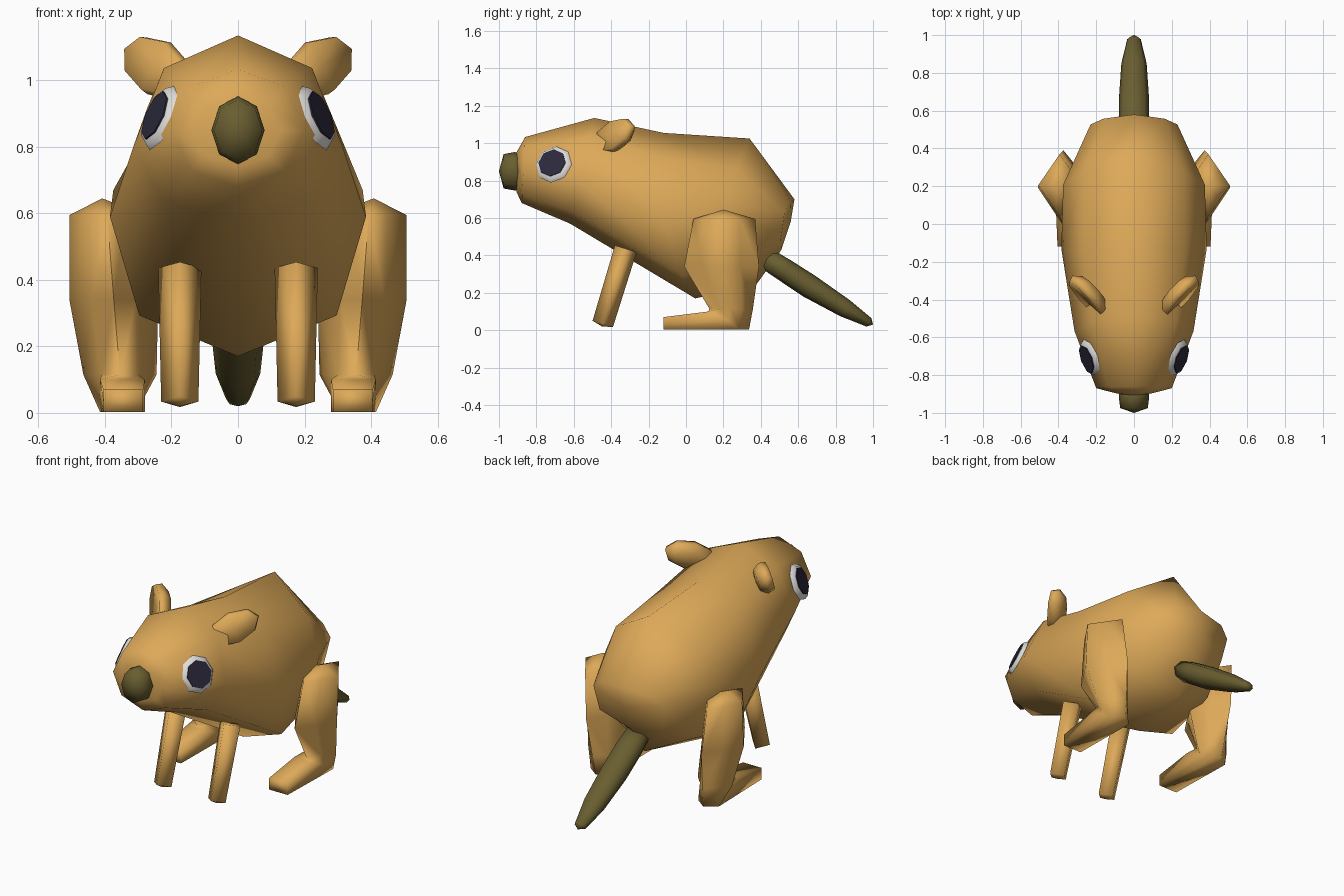
import bpy, bmesh, math
from mathutils import Vector as V

if "Cube" in bpy.data.objects:
    bpy.data.objects.remove(bpy.data.objects["Cube"])


def material(name, rgb):
    m = bpy.data.materials.new(name)
    m.use_nodes = True
    m.diffuse_color = (*rgb, 1)
    b = next(n for n in m.node_tree.nodes if n.type == 'BSDF_PRINCIPLED')
    b.inputs["Base Color"].default_value = (*rgb, 1)
    return m


FUR = material("tan_fur", (0.72, 0.395, 0.098))
OLIVE = material("dark_olive", (0.14, 0.112, 0.03))
WHITE = material("eye_white", (0.75, 0.74, 0.72))
DARK = material("eye_dark", (0.025, 0.023, 0.045))


def loft(name, rings, mat, start=None, end=None, angle=95):
    """Skin a list of rings; each end closes to a point or a flat cap."""
    bm = bmesh.new()
    vr = [[bm.verts.new(p) for p in r] for r in rings]
    n = len(vr[0])
    for a, b in zip(vr, vr[1:]):
        for i in range(n):
            j = (i + 1) % n
            bm.faces.new((a[i], a[j], b[j], b[i]))
    for r, pole in ((vr[0], start), (vr[-1], end)):
        if pole is None:
            bm.faces.new(r)
        else:
            p = bm.verts.new(pole)
            for i in range(n):
                bm.faces.new((r[i], r[(i + 1) % n], p))
    bmesh.ops.recalc_face_normals(bm, faces=bm.faces)
    me = bpy.data.meshes.new(name)
    bm.to_mesh(me)
    bm.free()
    me.materials.append(mat)
    ob = bpy.data.objects.new(name, me)
    bpy.context.collection.objects.link(ob)
    bpy.ops.object.select_all(action='DESELECT')
    ob.select_set(True)
    bpy.context.view_layer.objects.active = ob
    bpy.ops.object.shade_smooth_by_angle(angle=math.radians(angle))


def ring(c, u, v, n=8):
    return [V(c) + V(u) * math.sin(2 * math.pi * i / n) + V(v) * math.cos(2 * math.pi * i / n)
            for i in range(n)]


def tube(name, path, mat, end, n=8):
    """Path of (centre, half width in x, half thickness across)."""
    d = (V(path[-1][0]) - V(path[0][0])).normalized()
    across = V((1, 0, 0)).cross(d)
    rings = [ring(c, (w, 0, 0), across * t, n) for c, w, t in path]
    loft(name, rings, mat, end=end)


def disc(name, c, normal, back, front, half, mat):
    """Eight-sided plate facing along normal, with back and front radius."""
    u = normal.cross(V((0, 0, 1))).normalized()
    v = normal.cross(u)
    loft(name, [ring(c + normal * h, u * r, v * r) for h, r in ((-half, back), (half, front))],
         mat, angle=60)


# Body and head: (half width, side height, top y, top z, bottom y, bottom z,
#                 forward bow of sides, shoulder drop, lower corner width)
sections = [
    (0.13, 0.85, -0.907, 0.95, -0.907, 0.74, -0.02, 0.0, 1.0),
    (0.20, 0.85, -0.86, 1.033, -0.878, 0.68, 0.0, 0.0, 1.0),
    (0.315, 0.80, -0.49, 1.135, -0.62, 0.57, 0.0, 0.0, 1.0),
    (0.385, 0.59, -0.12, 1.055, 0.05, 0.17, 0.10, 0.0, 1.09),
    (0.375, 0.67, 0.34, 1.025, 0.38, 0.25, 0.15, 0.055, 1.05),
    (0.23, 0.63, 0.58, 0.70, 0.51, 0.43, 0.035, 0.0, 1.25),
]
body = []
for w, zm, yt, zt, yb, zb, bow, drop, low in sections:
    pts = []
    for i in range(8):
        s, c = math.sin(i * math.pi / 4), math.cos(i * math.pi / 4)
        z = zm + c * (zt - zm if c > 0 else zm - zb)
        y = yb + (yt - yb) * (z - zb) / (zt - zb) - bow * s * s
        if i in (1, 7):
            z -= drop
        pts.append(V((w * s * (low if i in (3, 5) else 1), y, z)))
    body.append(pts)
loft("body", body, FUR, start=(0, -0.915, 0.84), end=(0, 0.56, 0.58))

# Nose
tube("nose", [((0, -0.875, 0.85), 0.078, 0.10), ((0, -0.92, 0.85), 0.08, 0.102),
              ((0, -0.975, 0.85), 0.073, 0.092)], OLIVE, (0, -1.0, 0.85))

# Tail
tube("tail", [((0, 0.42, 0.39), 0.07, 0.058), ((0, 0.53, 0.32), 0.08, 0.062),
              ((0, 0.66, 0.235), 0.08, 0.064), ((0, 0.85, 0.118), 0.067, 0.05),
              ((0, 0.978, 0.042), 0.036, 0.026)], OLIVE, (0, 1.0, 0.03))

for s, side in ((1, "left"), (-1, "right")):
    # Front legs: square posts set edge-on
    tube(f"front_leg_{side}", [((s * 0.175, -0.322, 0.436), 0.065, 0.061),
                               ((s * 0.175, -0.445, 0.034), 0.056, 0.057)],
         FUR, (s * 0.175, -0.449, 0.02), n=4)

    # Hind legs: diamond sections (z, inner x, outer x, front y, back y)
    rings = []
    for z, xi, xo, yf, yb in ((0.595, 0.28, 0.507, 0.04, 0.37), (0.34, 0.24, 0.507, -0.01, 0.39),
                              (0.115, 0.245, 0.465, 0.125, 0.358)):
        xm, ym = (xi + xo) / 2, (yf + yb) / 2
        corners = [V((s * x, y, z)) for x, y in ((xi, ym), (xm, yf), (xo, ym), (xm, yb))]
        rings.append([p for a, b in zip(corners, corners[1:] + corners[:1])
                      for p in (a, (a + b) / 2)])
    # Hind feet: the leg bends forward into ankle and toe sections
    for xi, xo, yt, zt, yb, heel in ((0.28, 0.415, 0.12, 0.10, 0.337, 0.05),
                                     (0.285, 0.405, -0.12, 0.07, -0.12, 0.0)):
        xm, top, low, edge = (xi + xo) / 2, (yt, zt), (yb, 0.003), (yb - heel, 0.003)
        mid = ((yt + yb) / 2, zt / 2)
        rings.append([V((s * x, *p)) for x, p in (
            (xi, mid), (xi, top), (xm, top), (xo, top), (xo, mid), (xo, edge), (xm, low), (xi, edge))])
    loft(f"hind_leg_{side}", rings, FUR, start=(s * 0.408, 0.2, 0.645))

    # Ears: long ovals, hollow in front and rounded behind
    c = V((s * 0.24, -0.382, 1.037))
    long, short = V((s * 0.09, 0.105, 0.054)), V((s * 0.035, 0.004, -0.078))
    n = V((s * 0.65, -0.71, 0.26))
    loft(f"ear_{side}", [ring(c + n * h, long * k, short * k)
                         for h, k in ((-0.045, 0.7), (-0.005, 1.0), (0.03, 0.92))],
         FUR, start=c - n * 0.05, end=c + n * 0.015)

    # Eyes: pale bevelled rim with a dark plate on top
    n = V((s * 0.87, -0.33, 0.37)).normalized()
    c = V((s * 0.239, -0.712, 0.89))
    disc(f"eye_rim_{side}", c, n, 0.104, 0.088, 0.011, WHITE)
    disc(f"eye_dark_{side}", c + n * 0.012, n, 0.077, 0.077, 0.004, DARK)
